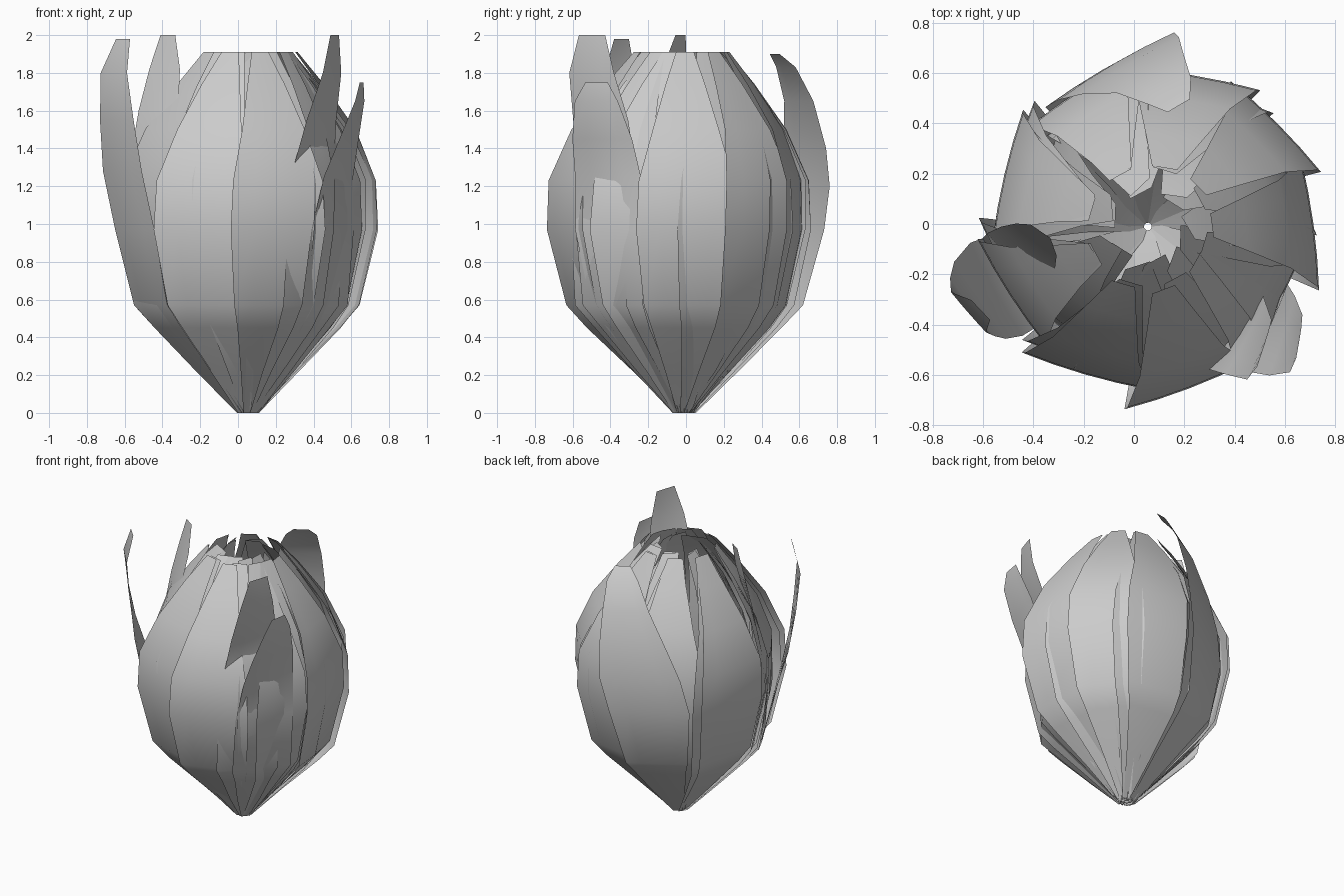
import bpy, bmesh, math

if "Cube" in bpy.data.objects:
    bpy.data.objects.remove(bpy.data.objects["Cube"])

AX, AY = 0.055, -0.01          # bud axis
# profile rows: (height, radius, half width)
CLOSED = [(0, .04, .04), (.22, .24, .11), (.45, .46, .19), (.57, .555, .235), (.97, .645, .28),
          (1.23, .64, .265), (1.5, .54, .185), (1.74, .38, .11), (1.91, .25, .05)]
# inner petals bend further towards the heart
HEART = [(0, .015, .03), (.22, .24, .11), (.45, .46, .20), (.57, .56, .25), (.97, .66, .31),
         (1.23, .65, .30), (1.5, .53, .22), (1.74, .36, .13), (1.91, .19, .06)]
LOWER = [(0, .05, .03), (.22, .25, .10), (.45, .46, .16), (.57, .56, .20)]
LEFT = LOWER + [(.97, .66, .21), (1.28, .735, .18), (1.55, .77, .14), (1.8, .79, .10), (1.98, .74, .05)]
LEFT_IN = LOWER + [(.97, .60, .20), (1.28, .55, .17), (1.6, .48, .13), (1.82, .43, .09), (2.0, .40, .04)]
RIGHT_LOW = LOWER + [(.97, .61, .20), (1.25, .63, .18), (1.45, .69, .15), (1.65, .75, .10), (1.75, .755, .05)]
RIGHT_TALL = LOWER + [(.97, .58, .20), (1.28, .54, .18), (1.55, .59, .15), (1.8, .66, .11), (2.0, .665, .06)]
BACK = LOWER + [(.97, .64, .26), (1.2, .65, .26), (1.4, .63, .22), (1.65, .57, .15), (1.83, .48, .10), (1.9, .41, .05)]


def petal(name, angle, profile, scale=1.0, width=1.0, tilt=-.12, twist=0.0, curve=.2,
          drift=0.0, cols=4):
    """Shallow-arc petal: tilt lifts one edge, twist adds tilt near the tip, drift leans it sideways."""
    a = math.radians(angle)
    bm = bmesh.new()
    rows = []
    for z, r, w in profile:
        t = z / 1.91
        up = max(0, t - .45) * 2
        rr = r * (1 + (scale - 1) * min(1, t * 3))
        row = []
        for i in range(cols + 1):
            x = w * width * (2 * i / cols - 1)
            d = rr - curve * x * x + (tilt + twist * up) * x
            s = x + drift * up / 2
            row.append(bm.verts.new((AX + d * math.cos(a) - s * math.sin(a),
                                     AY + d * math.sin(a) + s * math.cos(a), z)))
        rows.append(row)
    for lo, hi in zip(rows, rows[1:]):
        for i in range(cols):
            bm.faces.new((lo[i], lo[i + 1], hi[i + 1], hi[i]))
    me = bpy.data.meshes.new(name)
    bm.to_mesh(me)
    bm.free()
    for p in me.polygons:
        p.use_smooth = True
    ob = bpy.data.objects.new(name, me)
    bpy.context.collection.objects.link(ob)


# Outer closed petals
for i, (ang, sc, wd) in enumerate([(-113, .99, .95), (-76, 1.03, .95), (-37, .94, .9),
                                   (1, 1.02, .95), (38, 1.02, .9), (74, .97, 1.0),
                                   (116, .94, .9), (160, .94, .95), (206, .95, .9)]):
    petal(f"outer_petal_{i}", ang, CLOSED, sc, wd)

# Middle layer, turned half a step
for i in range(8):
    petal(f"middle_petal_{i}", 20 + i * 45, CLOSED, .92, .95, tilt=-.15, drift=.06)

# Inner layers around the hollow heart
for i in range(7):
    petal(f"inner_petal_{i}", 8 + i * 360 / 7, HEART, .83, .8, tilt=-.2, twist=-.2, drift=-.05)
for i in range(6):
    petal(f"heart_petal_{i}", 30 + i * 60, HEART, .7, .7, tilt=-.2, twist=-.3, drift=.05)

# Loosened petals with upright tips
petal("open_petal_left", 202, LEFT, tilt=-.1, twist=-.25, drift=.1)
petal("open_petal_left_inner", 203, LEFT_IN, tilt=-.1, twist=-.45, drift=-.25)
petal("open_petal_right_low", -43, RIGHT_LOW, tilt=-.1, twist=-.6, drift=.15)
petal("open_petal_right_tall", -53, RIGHT_TALL, tilt=-.1, twist=-.5, drift=.12)

# Back petal, half open and leaning to one side
petal("back_petal", 109, BACK, 1.01, tilt=-.2, drift=-.5)
